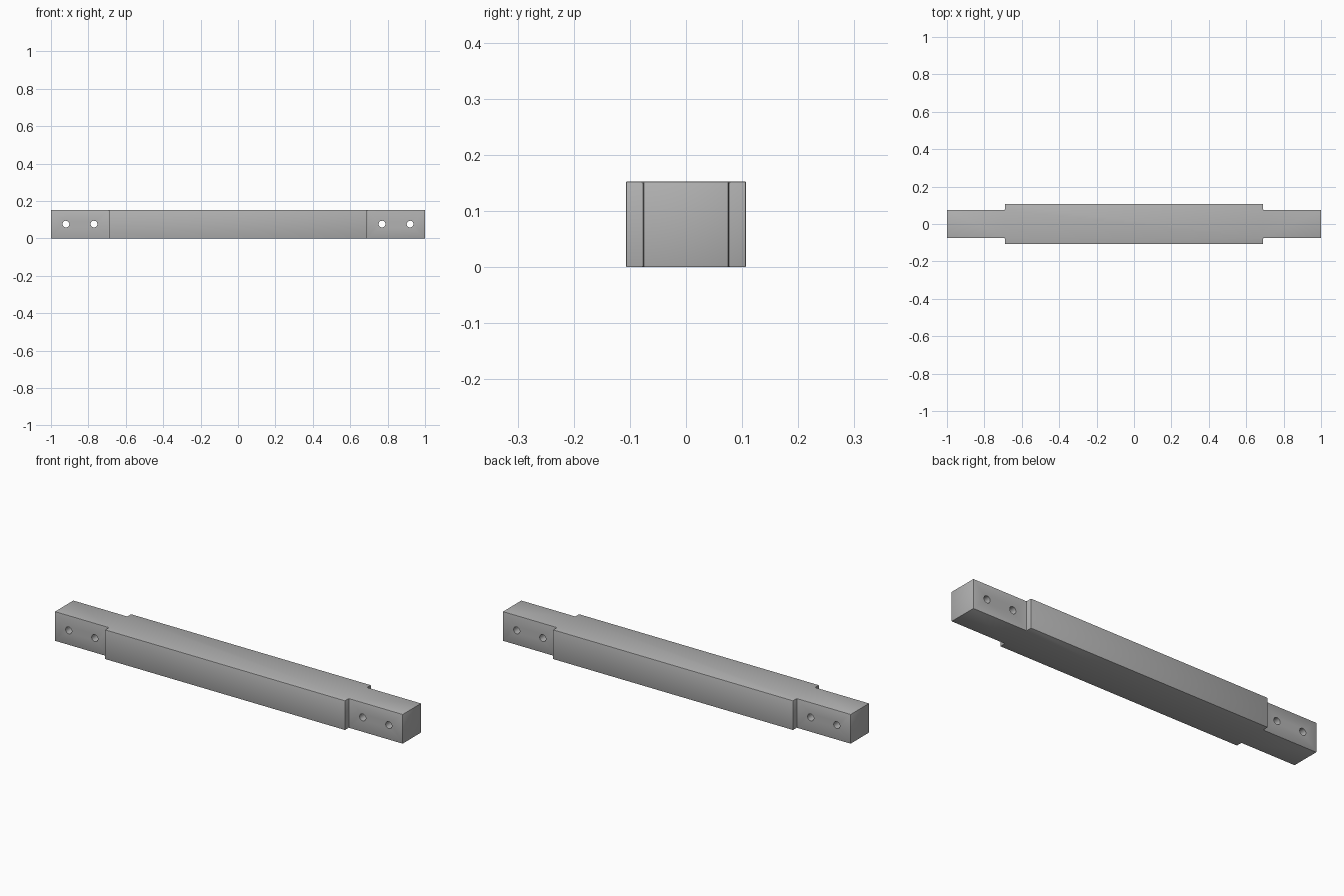
import bpy, bmesh

old = bpy.data.objects.get("Cube")
if old:
    bpy.data.objects.remove(old, do_unlink=True)

HEIGHT = 0.153
BODY_X, BODY_Y = 0.69, 0.107
TENON_X, TENON_Y = 1.0, 0.076
HOLE_XS = (0.77, 0.92)
HOLE_R = 0.018

grey = bpy.data.materials.new("plain grey")
grey.use_nodes = True
colour = (0.45, 0.45, 0.45, 1)
grey.diffuse_color = colour
grey.node_tree.nodes["Principled BSDF"].inputs["Base Color"].default_value = colour

# Beam with a narrower tenon at each end, extruded from its plan outline
quarter = [(TENON_X, TENON_Y), (BODY_X, TENON_Y), (BODY_X, BODY_Y)]
half = quarter + [(-x, y) for x, y in reversed(quarter)]
outline = half + [(x, -y) for x, y in reversed(half)]
bm = bmesh.new()
base = bm.faces.new([bm.verts.new((x, y, 0)) for x, y in outline])
top = bmesh.ops.extrude_face_region(bm, geom=[base])["geom"]
bmesh.ops.translate(bm, vec=(0, 0, HEIGHT),
                    verts=[g for g in top if isinstance(g, bmesh.types.BMVert)])
bmesh.ops.recalc_face_normals(bm, faces=bm.faces)
mesh = bpy.data.meshes.new("beam")
bm.to_mesh(mesh)
bm.free()
mesh.materials.append(grey)
beam = bpy.data.objects.new("beam", mesh)
bpy.context.collection.objects.link(beam)

# Slightly eased edges
bevel = beam.modifiers.new("eased_edges", "BEVEL")
bevel.width = 0.0025
bevel.segments = 2

# Bolt holes through the tenons
for side in (-1, 1):
    for x in HOLE_XS:
        bpy.ops.mesh.primitive_cylinder_add(
            vertices=32, radius=HOLE_R, depth=0.4,
            location=(side * x, 0, HEIGHT / 2), rotation=(1.5707963, 0, 0))
        cutter = bpy.context.object
        cutter.name = "bolt_hole_cutter"
        cutter.data.materials.append(grey)
        cut = beam.modifiers.new("bolt_hole", "BOOLEAN")
        cut.operation = "DIFFERENCE"
        cut.solver = "EXACT"
        cut.object = cutter
        cutter.hide_render = True
        cutter.hide_set(True)

# Smooth hole walls while keeping the flat faces crisp
bpy.ops.object.select_all(action="DESELECT")
beam.select_set(True)
bpy.context.view_layer.objects.active = beam
for modifier in list(beam.modifiers):
    bpy.ops.object.modifier_apply(modifier=modifier.name)
bpy.ops.object.shade_smooth_by_angle()
